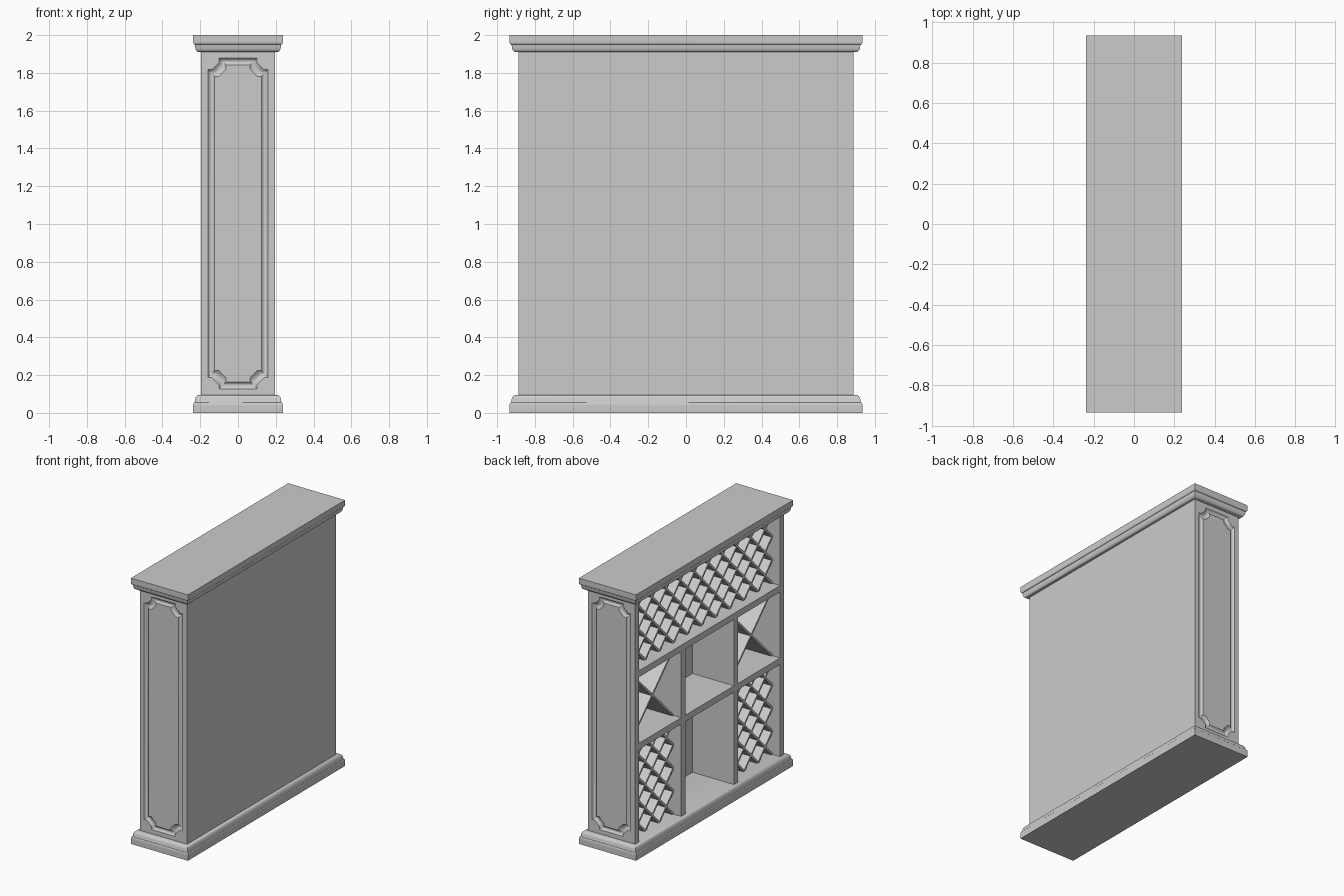
import bpy, bmesh, math
from mathutils import Matrix, Vector

cube = bpy.data.objects.get("Cube")
if cube:
    bpy.data.objects.remove(cube, do_unlink=True)

wood = bpy.data.materials.new("grey_paint")
wood.use_nodes = True
GREY = (0.6, 0.6, 0.6, 1)
wood.diffuse_color = GREY
wood.node_tree.nodes["Principled BSDF"].inputs["Base Color"].default_value = GREY

HX, HY = 0.197, 0.886        # body half depth and half length
FLOOR, CEIL = 0.095, 1.91    # body bottom and top
T = 0.048                    # board thickness
BACK = HX - T                # inner face of the back board
INNER = HY - T               # inner face of the end boards


def finish(name, bm, smooth=False):
    bmesh.ops.recalc_face_normals(bm, faces=bm.faces)
    mesh = bpy.data.meshes.new(name)
    bm.to_mesh(mesh)
    bm.free()
    mesh.materials.append(wood)
    obj = bpy.data.objects.new(name, mesh)
    bpy.context.collection.objects.link(obj)
    if smooth:
        bpy.ops.object.select_all(action='DESELECT')
        obj.select_set(True)
        bpy.context.view_layer.objects.active = obj
        bpy.ops.object.shade_smooth_by_angle(angle=math.radians(35))
    return obj


def add_box(bm, center, size, turn=0):
    m = Matrix.Translation(center) @ Matrix.Rotation(turn, 4, 'X') @ Matrix.Diagonal((*size, 1))
    bmesh.ops.create_cube(bm, size=1, matrix=m)


def board(name, x, y, z):
    bm = bmesh.new()
    spans = (x, y, z)
    add_box(bm, [(a + b) / 2 for a, b in spans], [b - a for a, b in spans])
    return finish(name, bm)


def loft(bm, rings):
    """Skin matching closed rings of points and cap both ends."""
    loops = [[bm.verts.new(p) for p in ring] for ring in rings]
    for a, b in zip(loops, loops[1:]):
        for i in range(len(a)):
            j = (i + 1) % len(a)
            bm.faces.new((a[i], a[j], b[j], b[i]))
    bm.faces.new(loops[0])
    bm.faces.new(loops[-1])


# Base and cornice mouldings: (overhang share, height) profiles
def moulding(name, profile):
    rings = []
    for share, z in profile:
        x, y = HX + 0.04 * share, HY + 0.048 * share
        rings.append([(-x, -y, z), (x, -y, z), (x, y, z), (-x, y, z)])
    bm = bmesh.new()
    loft(bm, rings)
    finish(name, bm, True)


def arc(s0, z0, s1, z1, n=5):
    """Convex quarter curve leaving the first point vertically."""
    angles = [i / n * math.pi / 2 for i in range(n + 1)]
    return [(s1 + (s0 - s1) * math.cos(a), z0 + (z1 - z0) * math.sin(a)) for a in angles]


moulding("base", [(1, 0), (1, 0.04)] + arc(1, 0.04, 0.85, 0.055)
         + arc(0.8, 0.06, 0.3, FLOOR))
moulding("cornice", [(1, 2), (1, 1.965)] + arc(1, 1.965, 0.8, 1.95)
         + arc(0.75, 1.94, 0.3, CEIL))


# End boards, each with a grooved panel with notched corners
def notched(w, h, cut, step):
    corner = [(w, h - cut), (w - step, h - cut), (w - (cut + step) / 2, h - (cut + step) / 2),
              (w - cut, h - step), (w - cut, h)]
    pts = []
    for sx, sz in ((1, 1), (-1, 1), (-1, -1), (1, -1)):
        part = [(sx * a, sz * b) for a, b in corner]
        pts += part if sx * sz > 0 else part[::-1]
    return pts


def frame_ring(w, h, cut):
    corner = [(HX, h - cut), (HX, h - cut / 2), (HX, HZ), (w - cut / 2, HZ), (w - cut, HZ)]
    pts = []
    for sx, sz in ((1, 1), (-1, 1), (-1, -1), (1, -1)):
        part = [(sx * a, sz * b) for a, b in corner]
        pts += part if sx * sz > 0 else part[::-1]
    return pts


HZ, MID = (CEIL - FLOOR) / 2, (CEIL + FLOOR) / 2
PW, PH, CUT, STEP = 0.16, 0.875, 0.06, 0.022


def end_board(name, side):
    edge = frame_ring(PW, PH, CUT)
    rings = [(edge, T), (edge, 0)]
    for i in range(9):
        t = i / 8
        depth = 0.012 * math.sin(t * math.pi)
        inset = 0.036 * t
        rings.append((notched(PW - inset, PH - inset, CUT, STEP), depth))
    bm = bmesh.new()
    loft(bm, [[(x, side * (HY - d), z + MID) for x, z in ring] for ring, d in rings])
    finish(name, bm, True)


end_board("front_end_board", -1)
end_board("rear_end_board", 1)

# Back board, shelves and dividers
board("back_board", (BACK, HX), (-INNER, INNER), (FLOOR, CEIL))
LOW, HIGH = 0.79, 1.335      # undersides of the two shelves
for name, z in (("lower_shelf", LOW), ("upper_shelf", HIGH)):
    board(name, (-HX, BACK), (-INNER, INNER), (z, z + T))
DIV = 0.29                   # inner face of the dividers
for name, s in (("front", -1), ("rear", 1)):
    span = sorted((s * DIV, s * (DIV + T)))
    board(name + "_lower_divider", (-HX, BACK), span, (FLOOR, LOW))
    board(name + "_middle_divider", (-HX, BACK), span, (LOW + T, HIGH))


# Crossed bottle racks
def rack(name, y, z, cols, rows, thick=0.015, recess=0.065):
    x0 = -HX + recess
    cell = Vector(((y[1] - y[0]) / cols, (z[1] - z[0]) / rows))
    bm = bmesh.new()
    for k in range(1 - rows, cols):
        u0, u1 = max(0, k), min(cols, k + rows)
        for flip in (False, True):
            ends = []
            for u in (u0, u1):
                v = rows - (u - k) if flip else u - k
                ends.append(Vector((y[0] + u * cell.x, z[0] + v * cell.y)))
            mid, d = (ends[0] + ends[1]) / 2, ends[1] - ends[0]
            add_box(bm, ((x0 + BACK) / 2, mid.x, mid.y),
                    (BACK - x0, d.length, thick), math.atan2(d.y, d.x))
    finish(name, bm)


rack("upper_lattice_rack", (-INNER, INNER), (HIGH + T, CEIL), 10, 3)
for name, s in (("front", -1), ("rear", 1)):
    span = sorted((s * (DIV + T), s * INNER))
    rack(name + "_lower_lattice_rack", span, (FLOOR, LOW), 3, 4)
    rack(name + "_cross_rack", span, (LOW + T, HIGH), 1, 1)
